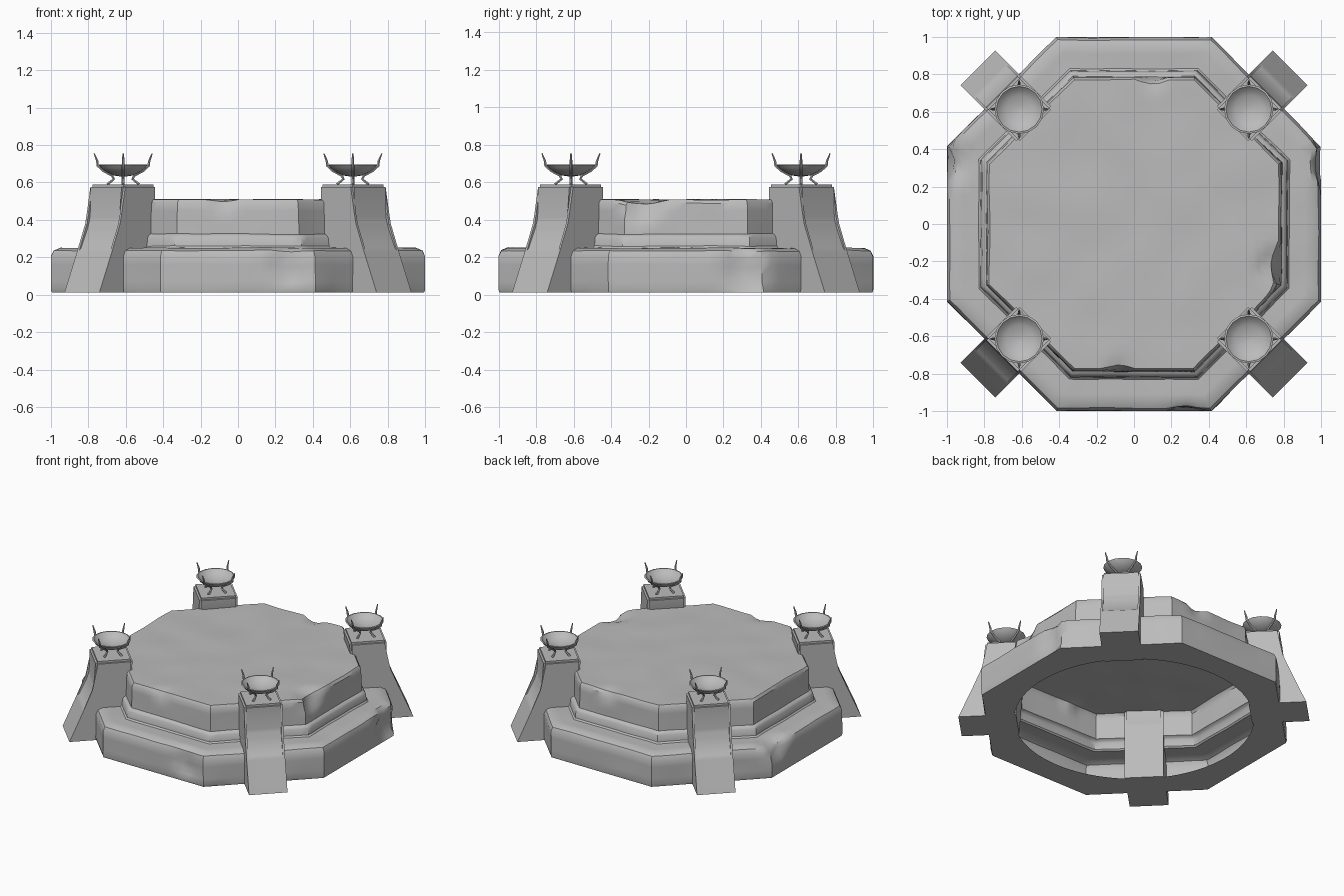
import bpy, bmesh, math
from mathutils import Vector, Matrix, noise

cube = bpy.data.objects.get("Cube")
if cube:
    bpy.data.objects.remove(cube)

stone = bpy.data.materials.new("grey_stone")
stone.use_nodes = True
GREY = (0.5, 0.5, 0.5, 1)
stone.diffuse_color = GREY
stone.node_tree.nodes["Principled BSDF"].inputs["Base Color"].default_value = GREY

BASE = 0.012
SIDE = 14


def finish(bm, name, angle=30):
    bmesh.ops.recalc_face_normals(bm, faces=bm.faces)
    mesh = bpy.data.meshes.new(name)
    bm.to_mesh(mesh)
    bm.free()
    mesh.materials.append(stone)
    ob = bpy.data.objects.new(name, mesh)
    bpy.context.collection.objects.link(ob)
    smooth(ob, angle)
    return ob


def smooth(ob, angle=30):
    bpy.ops.object.select_all(action='DESELECT')
    ob.select_set(True)
    bpy.context.view_layer.objects.active = ob
    bpy.ops.object.shade_smooth_by_angle(angle=math.radians(angle))


def loft(bm, rings, cap=False):
    rows = [[bm.verts.new(p) for p in ring] for ring in rings]
    n = len(rows[0])
    for a, b in zip(rows, rows[1:]):
        for i in range(n):
            j = (i + 1) % n
            bm.faces.new((a[i], a[j], b[j], b[i]))
    if cap:
        bm.faces.new(rows[-1])


def octagon(a, z):
    """Points along an eight-sided ring whose flats lie at distance a."""
    r = a / math.cos(math.pi / 8)
    corners = [Vector((r * math.cos(t), r * math.sin(t), z))
               for t in (math.pi / 8 + k * math.pi / 4 for k in range(8))]
    return [corners[k].lerp(corners[(k + 1) % 8], i / SIDE)
            for k in range(8) for i in range(SIDE)]


def resample(profile, step):
    out = [profile[0]]
    for (a, z), (b, w) in zip(profile, profile[1:]):
        n = max(1, round(math.hypot(b - a, w - z) / step))
        out += [(a + (b - a) * i / n, z + (w - z) * i / n) for i in range(1, n + 1)]
    return out


# Chips in the stone: centre, radius, depth
CHIPS = [((0.78, -0.24, 0.51), 0.13, 0.05), ((0.1, 0.79, 0.51), 0.09, 0.03),
         ((-0.98, 0.34, 0.24), 0.13, 0.05), ((0.28, -1, 0.15), 0.12, 0.035),
         ((1, 0.33, 0.14), 0.14, 0.04), ((-0.08, -0.79, 0.51), 0.08, 0.025)]


def weather(p):
    """Gentle unevenness plus the chips."""
    q = p + noise.noise_vector(p * 4) * 0.006
    for c, r, depth in CHIPS:
        d = (p - Vector(c)).length / r
        if d < 1:
            inward = Vector((-c[0], -c[1], -0.5)).normalized()
            q += inward * depth * (1 - d * d) * (1 + 0.6 * noise.noise(p * 22))
    q.x, q.y = max(-1, min(1, q.x)), max(-1, min(1, q.y))
    return q


# Stepped hollow platform with a round opening underneath
profile = resample([(0.995, BASE), (1.0, 0.03), (1.0, 0.205), (0.985, 0.235), (0.95, 0.25),
                    (0.83, 0.25), (0.82, 0.26), (0.815, 0.305), (0.805, 0.318),
                    (0.79, 0.325), (0.785, 0.49), (0.772, 0.508), (0.05, 0.508)], 0.045)
rings = [[p.normalized() * 0.81 for p in octagon(1, 0)]]
for p in rings[0]:
    p.z = BASE
for k, (a, z) in enumerate(profile):
    rings.append([weather(p) if k else p for p in octagon(a, z)])
bm = bmesh.new()
loft(bm, rings, cap=True)
finish(bm, "stepped_platform", 35)


# Four corner pillars with sloping buttress feet
def pillar(name, turn):
    side = [(0.79, BASE), (1.18, BASE), (1.075, 0.235), (1.01, 0.375), (0.998, 0.43),
            (0.998, 0.59), (0.744, 0.59), (0.755, 0.4)]
    bm = bmesh.new()
    left = [bm.verts.new((r, -0.132, z)) for r, z in side]
    right = [bm.verts.new((r, 0.132, z)) for r, z in side]
    bm.faces.new(left)
    bm.faces.new(right)
    for i in range(len(side)):
        j = (i + 1) % len(side)
        bm.faces.new((left[i], left[j], right[j], right[i]))
    edges = [e for e in bm.edges if min(v.co.z for v in e.verts) > BASE + 0.01]
    bmesh.ops.bevel(bm, geom=edges, offset=0.014, segments=2, affect='EDGES')
    bmesh.ops.rotate(bm, verts=bm.verts, matrix=Matrix.Rotation(turn, 3, 'Z'))
    return finish(bm, name, 30)


# Fire bowl: thin turned dish
def bowl(name, centre):
    dish = [(0.012, 0.632), (0.05, 0.637), (0.09, 0.655), (0.118, 0.676), (0.132, 0.694),
            (0.122, 0.696), (0.105, 0.678), (0.075, 0.66), (0.012, 0.648)]
    n = 16
    bm = bmesh.new()
    loft(bm, [[(r * math.cos(math.tau * i / n), r * math.sin(math.tau * i / n), z)
               for i in range(n)] for r, z in dish], cap=True)
    bmesh.ops.holes_fill(bm, edges=bm.edges)
    bmesh.ops.translate(bm, verts=bm.verts, vec=centre)
    return finish(bm, name, 40)


# Four curved straps that hold a bowl: splayed foot, rib, pointed prong
def straps(name, centre):
    path = [(0.085, 0.59, 1), (0.05, 0.618, 1), (0.06, 0.638, 1), (0.105, 0.662, 1),
            (0.136, 0.69, 1), (0.139, 0.715, 0.9), (0.155, 0.755, 0.45)]
    curve = bpy.data.curves.new(name, 'CURVE')
    curve.dimensions = '3D'
    curve.bevel_depth = 0.008
    curve.bevel_resolution = 1
    curve.use_fill_caps = True
    for k in range(4):
        t = k * math.pi / 2
        line = curve.splines.new('POLY')
        line.points.add(len(path) - 1)
        for point, (r, z, size) in zip(line.points, path):
            point.co = (r * math.cos(t), r * math.sin(t), z, 1)
            point.radius = size
    curve.materials.append(stone)
    ob = bpy.data.objects.new(name, curve)
    ob.location = centre
    bpy.context.collection.objects.link(ob)
    bpy.ops.object.select_all(action='DESELECT')
    ob.select_set(True)
    bpy.context.view_layer.objects.active = ob
    bpy.ops.object.convert(target='MESH')
    smooth(bpy.context.object, 50)


corners = {"back_left": 45, "back_right": 135, "front_right": 225, "front_left": 315}
for label, degrees in corners.items():
    turn = math.radians(degrees)
    centre = Vector((math.cos(turn), math.sin(turn), 0)) * 0.868
    pillar(label + "_pillar", turn)
    bowl(label + "_bowl", centre)
    straps(label + "_bowl_straps", centre)
